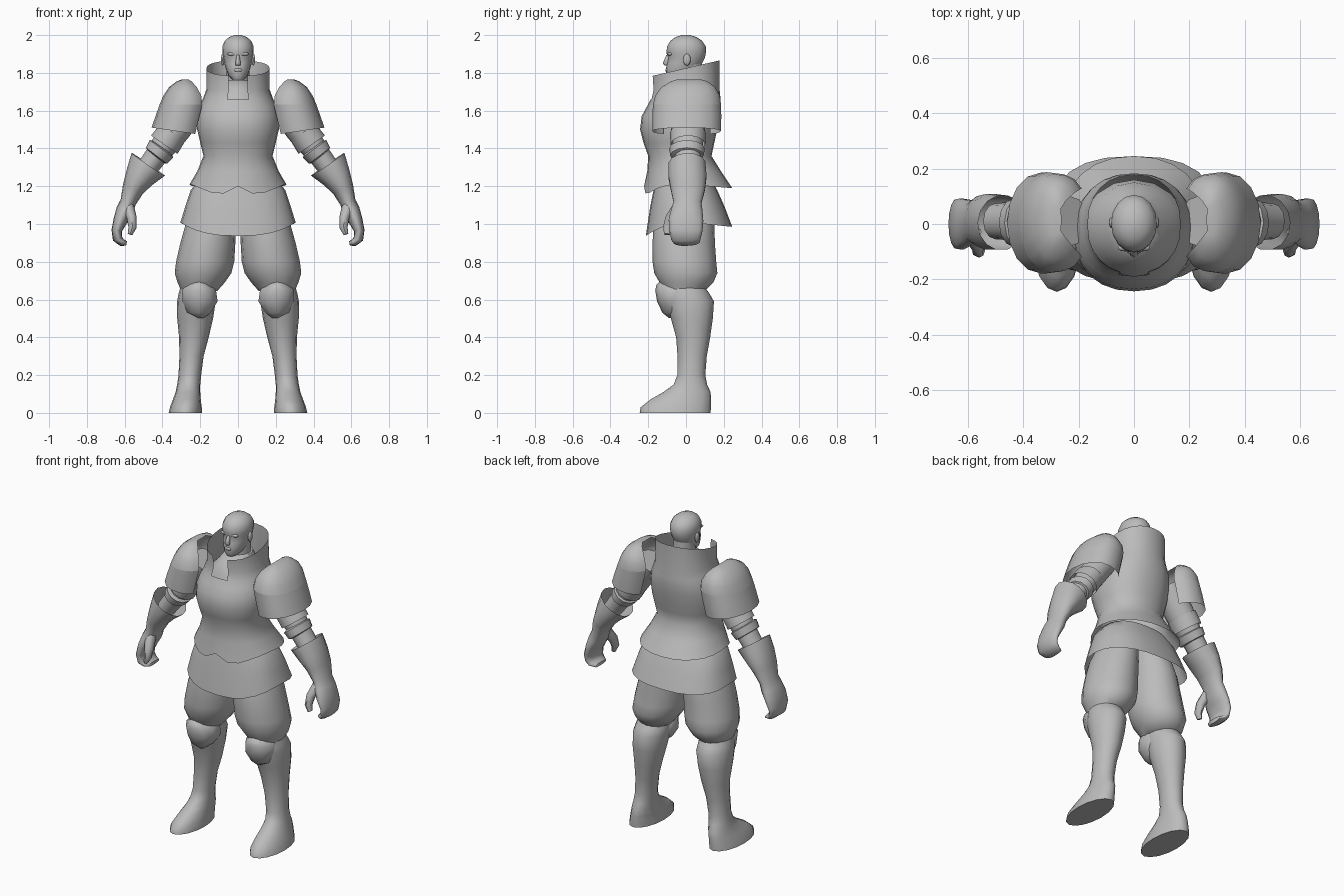
import bpy, bmesh, math
from mathutils import Vector

mat = bpy.data.materials.new("plain grey")
mat.diffuse_color = (0.5, 0.5, 0.5, 1)


def finish(name, bm, mirror, angle):
    bmesh.ops.recalc_face_normals(bm, faces=bm.faces)
    me = bpy.data.meshes.new(name)
    bm.to_mesh(me)
    bm.free()
    me.materials.append(mat)
    ob = bpy.data.objects.new(name, me)
    bpy.context.collection.objects.link(ob)
    bpy.ops.object.select_all(action='DESELECT')
    ob.select_set(True)
    bpy.context.view_layer.objects.active = ob
    bpy.ops.object.shade_smooth_by_angle(angle=math.radians(angle))
    if mirror:
        ob.modifiers.new("mirror", 'MIRROR').use_mirror_merge = False
    return ob


def skin(bm, loops, caps, gap=()):
    """Bridge consecutive vertex loops; caps = (first, last); gap = open segments."""
    n = len(loops[0])
    for a, b in zip(loops, loops[1:]):
        for i in range(n):
            if i not in gap:
                j = (i + 1) % n
                bm.faces.new((a[i], a[j], b[j], b[i]))
    if caps[0]:
        bm.faces.new(loops[0])
    if caps[1]:
        bm.faces.new(loops[-1])


def spow(v, p):
    return math.copysign(abs(v) ** p, v) if abs(v) > 1e-6 else 0.0


def stack(name, rings, n=16, caps=(True, True), mirror=False, angle=50, cut=None,
          square=1.0, inner=None, gap=()):
    """Level ovals (z, x0, x1, y0, y1); z may be a function of x and y.
    square < 1 boxes the oval; inner boxes only the side facing the body."""
    bm = bmesh.new()
    loops = []
    for z, x0, x1, y0, y1 in rings:
        loop = []
        for i in range(n):
            a = 2 * math.pi * i / n - math.pi / 2
            c, s = math.cos(a), math.sin(a)
            p = inner if inner and c < -1e-6 else square
            x = (x0 + x1) / 2 + (x1 - x0) / 2 * spow(c, square)
            y = (y0 + y1) / 2 + (y1 - y0) / 2 * spow(s, p)
            loop.append(bm.verts.new((x, y, z(x, y) if callable(z) else z)))
        loops.append(loop)
    skin(bm, loops, caps, gap)
    if cut:
        bmesh.ops.delete(bm, geom=[f for f in bm.faces if cut(f.calc_center_median())],
                         context='FACES')
    return finish(name, bm, mirror, angle)


def tube(name, pts, n=12, caps=(True, True), mirror=True, angle=50):
    """Ovals square to a path: (x, y, z, in-plane radius, depth radius)."""
    bm = bmesh.new()
    loops = []
    P = [Vector(p[:3]) for p in pts]
    for k, p in enumerate(pts):
        t = (P[min(k + 1, len(P) - 1)] - P[max(k - 1, 0)]).normalized()
        u = Vector((0, 1, 0)).cross(t).normalized()
        v = t.cross(u)
        loops.append([bm.verts.new(P[k] + u * p[3] * math.cos(2 * math.pi * i / n)
                                   + v * p[4] * math.sin(2 * math.pi * i / n))
                      for i in range(n)])
    skin(bm, loops, caps)
    return finish(name, bm, mirror, angle)


def ball(name, loc, size, mirror=False):
    bm = bmesh.new()
    bmesh.ops.create_uvsphere(bm, u_segments=10, v_segments=6, radius=1)
    for v in bm.verts:
        v.co = Vector(v.co[i] * size[i] + loc[i] for i in range(3))
    return finish(name, bm, mirror, 60)


# Breastplate with scalloped hem and open standing collar
def plate_hem(x, y):
    x = abs(x)
    if y > 0:
        return 1.21 - 0.02 * y / 0.24
    return 1.2 - 0.5 * x if x < 0.1 else 1.15 + 0.06 * min(1, (x - 0.1) / 0.15)


def collar_top(x, y):
    return 1.825 + 0.23 * y


stack("breastplate", [
    (plate_hem, -.257, .257, -.222, .245), (1.28, -.215, .215, -.205, .185),
    (1.36, -.183, .183, -.2, .135), (1.43, -.2, .2, -.225, .15),
    (1.5, -.216, .216, -.243, .165), (1.57, -.216, .216, -.235, .178),
    (1.62, -.205, .205, -.208, .183), (1.66, -.187, .187, -.188, .183),
    (1.71, -.168, .168, -.177, .178), (collar_top, -.167, .167, -.182, .178)],
    n=24, caps=(False, False), square=0.9,
    cut=lambda c: c.z > 1.66 and c.y < 0 and abs(c.x) < 0.035)

# Inner neck guard and neck
stack("neck_guard", [
    (1.58, -.19, .19, -.19, .16), (1.67, -.15, .15, -.16, .15),
    (1.72, -.1, .1, -.13, .12), (1.76, -.075, .075, -.08, .1)], n=16)
stack("neck", [(1.7, -.065, .065, -.05, .09), (1.86, -.06, .06, -.05, .085)], n=12)


# Flared skirt
def skirt_hem(x, y):
    return 1.01 - 0.075 * (y / 0.215) ** 2 if y < 0 else 1.01 - 0.025 * y / 0.245


stack("skirt", [
    (1.24, -.2, .2, -.16, .13), (1.18, -.25, .25, -.172, .165),
    (1.09, -.28, .28, -.19, .205), (skirt_hem, -.305, .305, -.213, .245)],
    n=24, caps=(True, False), square=0.8)

# Head with nose, brow and ears
stack("head", [
    (1.765, -.03, .03, -.095, -.02), (1.785, -.05, .05, -.105, .03),
    (1.82, -.064, .064, -.106, .065), (1.85, -.072, .072, -.102, .085),
    (1.88, -.078, .078, -.094, .1), (1.905, -.082, .082, -.104, .105),
    (1.94, -.083, .083, -.1, .105), (1.97, -.07, .07, -.083, .085),
    (1.99, -.046, .046, -.055, .055), (2.0, -.015, .015, -.02, .02)], n=16)
stack("nose", [
    (1.838, -.013, .013, -.112, -.09), (1.85, -.017, .017, -.123, -.08),
    (1.895, -.008, .008, -.104, -.08)], n=6, angle=80)
ball("brow", (.03, -.085, 1.9), (.03, .014, .01), True)
ball("lips", (0, -.101, 1.815), (.024, .009, .01))
ball("ear", (.081, .005, 1.87), (.01, .02, .032), True)


# Shoulder guards: arched domes open toward the neck, over a flared band
def guard_hem(x, y):
    return 1.475 + 0.035 * (x - .215) / .24


guard_edge = (1.633, .18, .415, -.175, .185)
arch = dict(mirror=True, inner=.4, gap=(11, 12))
stack("shoulder_dome", [
    guard_edge, (1.68, .187, .395, -.163, .18), (1.725, .212, .365, -.13, .155),
    (1.755, .243, .325, -.08, .115), (1.766, .262, .295, -.045, .075)],
    caps=(False, True), **arch)
stack("shoulder_band", [
    guard_edge, (1.57, .195, .437, -.178, .187), (guard_hem, .218, .458, -.178, .185)],
    caps=(False, False), **arch)

# Arms with elbow straps
tube("upper_arm", [
    (.23, .01, 1.64, .08, .09), (.33, .01, 1.5, .08, .09),
    (.385, .01, 1.425, .07, .08), (.43, .01, 1.365, .06, .07),
    (.5, .01, 1.27, .055, .065)])
tube("arm_guard", [
    (.345, .01, 1.485, .08, .095), (.39, .01, 1.42, .085, .092)], caps=(False, False))
tube("elbow_strap", [
    (.4, .005, 1.405, .06, .07), (.405, .005, 1.398, .078, .095),
    (.432, .005, 1.362, .07, .088), (.436, .005, 1.357, .055, .065)])

# Gauntlets: flared cuff, mitten hand and thumb
tube("gauntlet", [
    (.475, .005, 1.316, .107, .1), (.52, .008, 1.25, .08, .103),
    (.556, .01, 1.185, .058, .093), (.582, .008, 1.115, .042, .076),
    (.6, .005, 1.07, .046, .085), (.622, 0, 1.02, .038, .094),
    (.642, 0, .965, .028, .09), (.638, 0, .922, .026, .08),
    (.615, .005, .902, .02, .07), (.59, .005, .897, .012, .055)],
    n=14, caps=(False, True), angle=70)
tube("thumb", [
    (.58, -.04, 1.085, .032, .034), (.562, -.08, 1.03, .026, .03),
    (.559, -.097, .98, .021, .025), (.572, -.1, .945, .013, .016)], n=8)

# Baggy trouser legs
stack("trouser_leg", [
    (1.18, .01, .2, -.12, .12), (1.0, .012, .277, -.172, .15),
    (.9, .014, .305, -.177, .153), (.8, .02, .328, -.177, .16),
    (.74, .035, .335, -.168, .166), (.69, .07, .32, -.14, .145),
    (.645, .11, .3, -.115, .1)], mirror=True)

# Tall boots with long pointed feet
stack("boot", [
    (.68, .13, .3, -.1, .09), (.63, .118, .315, -.115, .125),
    (.59, .118, .322, -.11, .148), (.5, .132, .322, -.08, .142),
    (.4, .155, .312, -.052, .128), (.3, .182, .31, -.045, .11),
    (.2, .195, .315, -.046, .102), (.15, .2, .322, -.065, .112),
    (.11, .2, .33, -.12, .13), (.07, .197, .345, -.19, .133),
    (.03, .192, .36, -.24, .132), (0, .19, .367, -.245, .13)], mirror=True)

# Knee guards
stack("knee_guard", [
    (.502, .18, .215, -.09, -.03), (.53, .143, .272, -.125, .02),
    (.59, .103, .298, -.153, .06), (.65, .112, .302, -.163, .06),
    (.68, .145, .27, -.156, .04), (.702, .185, .225, -.13, 0)],
    n=10, mirror=True, angle=60)
